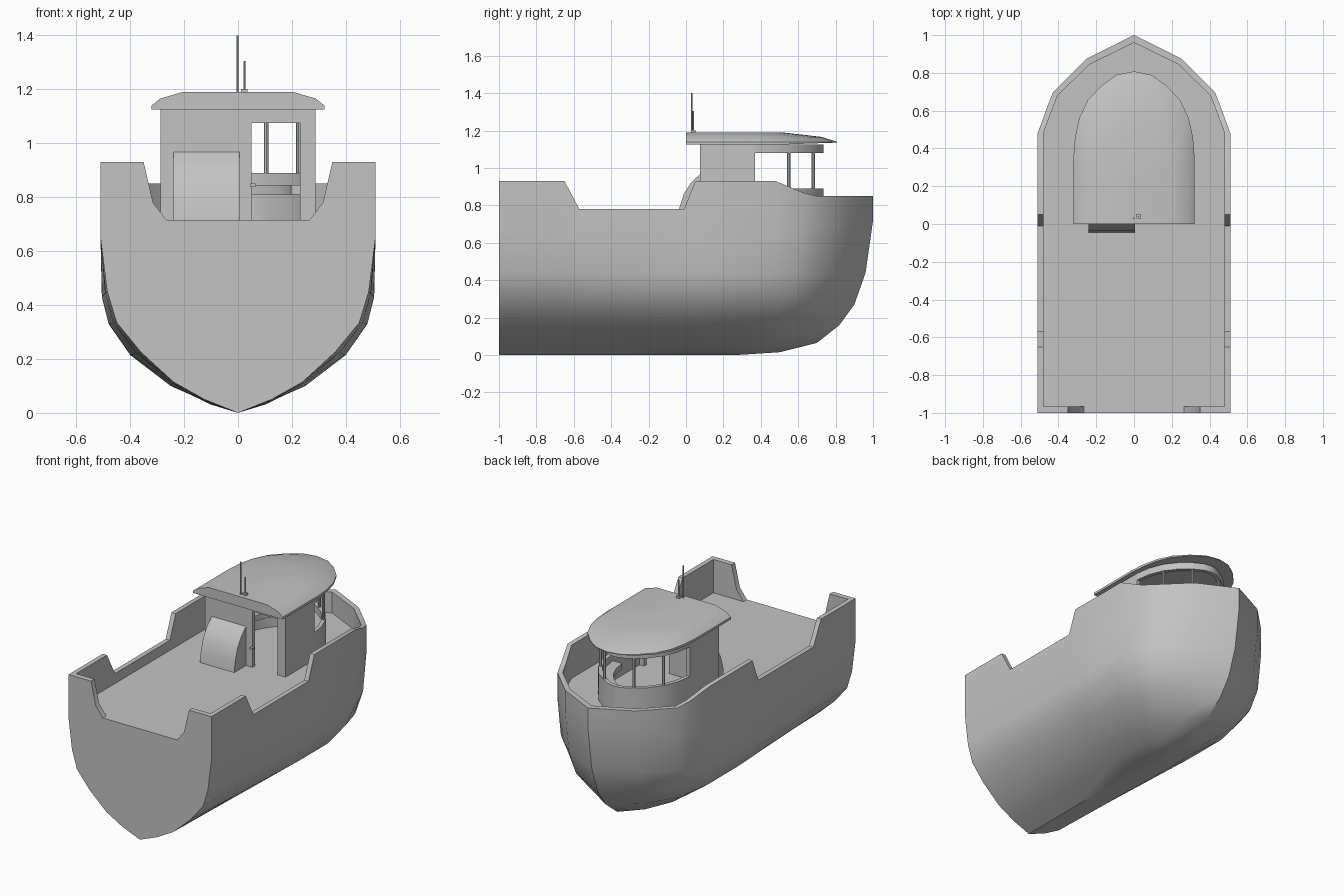
import bpy, bmesh, math
from mathutils import Vector

if "Cube" in bpy.data.objects:
    bpy.data.objects.remove(bpy.data.objects["Cube"])

grey = bpy.data.materials.new("pale grey")
grey.diffuse_color = (0.55, 0.55, 0.55, 1)
grey.use_nodes = True
grey.node_tree.nodes["Principled BSDF"].inputs["Base Color"].default_value = grey.diffuse_color


def build(name, faces, mirror=False, angle=40):
    """Make an object from faces given as point lists, welding shared points."""
    bm = bmesh.new()
    for pts in faces:
        clean = []
        for p in pts:
            if all((Vector(p) - Vector(q)).length > 1e-5 for q in clean):
                clean.append(p)
        if len(clean) > 2:
            bm.faces.new([bm.verts.new(p) for p in clean])
    bmesh.ops.remove_doubles(bm, verts=bm.verts, dist=1e-4)
    if mirror:
        bmesh.ops.mirror(bm, geom=bm.verts[:] + bm.edges[:] + bm.faces[:],
                         axis='X', merge_dist=1e-4)
        bmesh.ops.remove_doubles(bm, verts=bm.verts, dist=1e-4)
    bmesh.ops.recalc_face_normals(bm, faces=bm.faces)
    me = bpy.data.meshes.new(name)
    bm.to_mesh(me)
    bm.free()
    me.materials.append(grey)
    ob = bpy.data.objects.new(name, me)
    bpy.context.collection.objects.link(ob)
    bpy.ops.object.select_all(action='DESELECT')
    ob.select_set(True)
    bpy.context.view_layer.objects.active = ob
    bpy.ops.object.shade_smooth_by_angle(angle=math.radians(angle))
    return ob


def prism(name, a, b):
    """Solid between two matching outlines."""
    n = len(a)
    sides = [[a[i], a[(i + 1) % n], b[(i + 1) % n], b[i]] for i in range(n)]
    return build(name, [a, b] + sides)


def box(name, x0, x1, y0, y1, z0, z1):
    ring = [(x0, y0), (x1, y0), (x1, y1), (x0, y1)]
    return prism(name, [(x, y, z0) for x, y in ring], [(x, y, z1) for x, y in ring])


def rod(name, x, y, z0, z1, r):
    ring = [(x + r * math.cos(i * math.pi / 4), y + r * math.sin(i * math.pi / 4))
            for i in range(8)]
    return prism(name, [(u, v, z0) for u, v in ring], [(u, v, z1) for u, v in ring])


# Hull: rows run from keel to rail, each from the transom to the stem
DECK = 0.715
transom = [(0, 0), (.125, .05), (.24, .115), (.36, .225), (.45, .335), (.485, .45), (.51, .65), (.51, .93)]
middle = [(0, 0), (.125, .045), (.25, .10), (.4, .215), (.48, .33), (.505, .43), (.51, .65), (.51, .93)]
stem = [(.27, 0), (.5, .015), (.7, .065), (.82, .16), (.9, .27), (.96, .44), (1, .72), (1, .85)]
bow_start = [.1, .15, .25, .35, .42, .46, .48, .48]
straight = [-1, -.65, -.57, -.01, .05]
curve = [(0, 1), (.27, .9), (.42, .84), (.76, .49), (1, 0)]
rail = [.93, .93, .78, .78, .93, .93, .87, .85, .85, .85]

rows = []
for k in range(8):
    (tx, tz), (mx, mz), (sy, sz) = transom[k], middle[k], stem[k]
    row = []
    for y in straight:
        t = min(1, (y + 1) / 1.05)
        row.append((tx + (mx - tx) * t, y, tz + (mz - tz) * t))
    for g, f in curve:
        row.append((mx * f, bow_start[k] + (sy - bow_start[k]) * g, mz + (sz - mz) * g))
    if k == 7:
        row = [(x, y, z) for (x, y, _), z in zip(row, rail)]
    rows.append(row)
inner = [(.48, max(y, -.965)) for y in straight] + [(.48 * f, .48 + .48 * g) for g, f in curve]
rim = [(x, y, z) for (x, y), z in zip(inner, rail)]
foot = [(x, y, DECK) for x, y in inner]
mid = [(0, y, DECK) for x, y in inner]

faces = []
for j in range(len(rail) - 1):
    strips = rows + [rim, foot]
    for a, b in zip(strips, strips[1:]):
        faces.append([a[j], a[j + 1], b[j + 1], b[j]])
    if j:
        faces.append([foot[j], foot[j + 1], mid[j + 1], mid[j]])

# Transom with its stepped gap
gap = [(.35, .93), (.315, .78), (.265, DECK)]
out = [(x, -1, z) for x, z in gap] + [(0, -1, DECK)]
ins = [(x, -.965, z) for x, z in gap] + [(0, -.965, DECK)]
faces.append([r[0] for r in rows] + out)
faces.append([rim[0]] + ins[:3] + [foot[0]])
faces.append([rows[7][0], out[0], ins[0], rim[0]])
faces += [[out[i], out[i + 1], ins[i + 1], ins[i]] for i in range(3)]
faces.append([ins[3], ins[2], foot[0], foot[1], mid[1]])
build("hull", faces, mirror=True)

# Cabin sides and aft wall with a doorway
W, T, TOP = .287, .025, 1.125
for side, s in (("left", -1), ("right", 1)):
    x0, x1 = sorted((s * W, s * (W - T)))
    box(side + "_cabin_wall", x0, x1, .075, .37, DECK, TOP)
box("aft_wall", -W + T, .05, .075, .10, DECK, TOP)
box("door_jamb", .23, W - T, .075, .10, DECK, TOP)
box("door_header", .05, .23, .075, .10, 1.075, TOP)

# Rounded cabin front: sill wall and header band
half = [(W, .37), (.272, .47), (.235, .56), (.175, .64), (.105, .695), (.05, .725)]
path = half + [(0, .735)] + [(-x, y) for x, y in reversed(half)]


def offset(pts, d):
    res = []
    for i, (x, y) in enumerate(pts):
        a, b = pts[max(i - 1, 0)], pts[min(i + 1, len(pts) - 1)]
        t = Vector((b[0] - a[0], b[1] - a[1])).normalized()
        if i in (0, len(pts) - 1):
            t = Vector((0, 1 if i == 0 else -1))
        res.append((x - t.y * d, y + t.x * d))
    return res


def band(name, z0, z1, thick=T):
    inn = offset(path, thick)
    f = []
    for i in range(len(path) - 1):
        a, b, c, d = path[i], path[i + 1], inn[i + 1], inn[i]
        f += [[(*p, z) for p in (a, b, c, d)] for z in (z0, z1)]
        f += [[(*p, z0), (*q, z0), (*q, z1), (*p, z1)] for p, q in ((a, b), (d, c))]
    for p, q in ((path[0], inn[0]), (path[-1], inn[-1])):
        f.append([(*p, z0), (*q, z0), (*q, z1), (*p, z1)])
    build(name, f)


band("cabin_front_wall", DECK, .89)
band("window_header", 1.08, TOP)
band("dashboard_shelf", .81, .845, .09)

# Window posts
for s in (-1, 1):
    for i, (x, y) in enumerate(((.225, .55), (.105, .68))):
        rod("window_post", s * x, y, .885, 1.085, .009)

# Roof: outline drawn in towards a flat crown, cut square at the aft end
hr = [(.32, 0), (.32, .36), (.312, .46), (.29, .56), (.245, .655), (.17, .735), (.09, .79)]
edge = hr + [(0, .808)] + [(-x, y) for x, y in reversed(hr)]
rings = [[(x, y, 1.125 + .035 * max(0, y - .5)) for x, y in edge]]
for s, z in ((1, 1.14), (.9, 1.166), (.64, 1.19)):
    rings.append([(x * s, y * s, z) for x, y in edge])
faces = [rings[0], rings[-1]]
for a, b in zip(rings, rings[1:]):
    faces += [[a[i], a[i + 1], b[i + 1], b[i]] for i in range(len(edge) - 1)]
faces.append([r[0] for r in rings] + [r[-1] for r in reversed(rings)])
build("roof", faces, angle=30)

# Curved hatch against the aft wall
hatch = [(.075, DECK), (-.045, DECK), (-.036, .785), (-.012, .86), (.025, .92), (.075, .967)]
prism("hatch", [(-.24, y, z) for y, z in hatch], [(.005, y, z) for y, z in hatch])

# Aerials on the roof
rod("tall_aerial", -.002, .03, 1.185, 1.4, .004)
rod("short_aerial", .024, .04, 1.185, 1.305, .004)
box("aerial_base", .012, .036, .028, .052, 1.185, 1.202)

# Door handle
box("door_handle", .045, .065, .055, .075, .84, .85)
